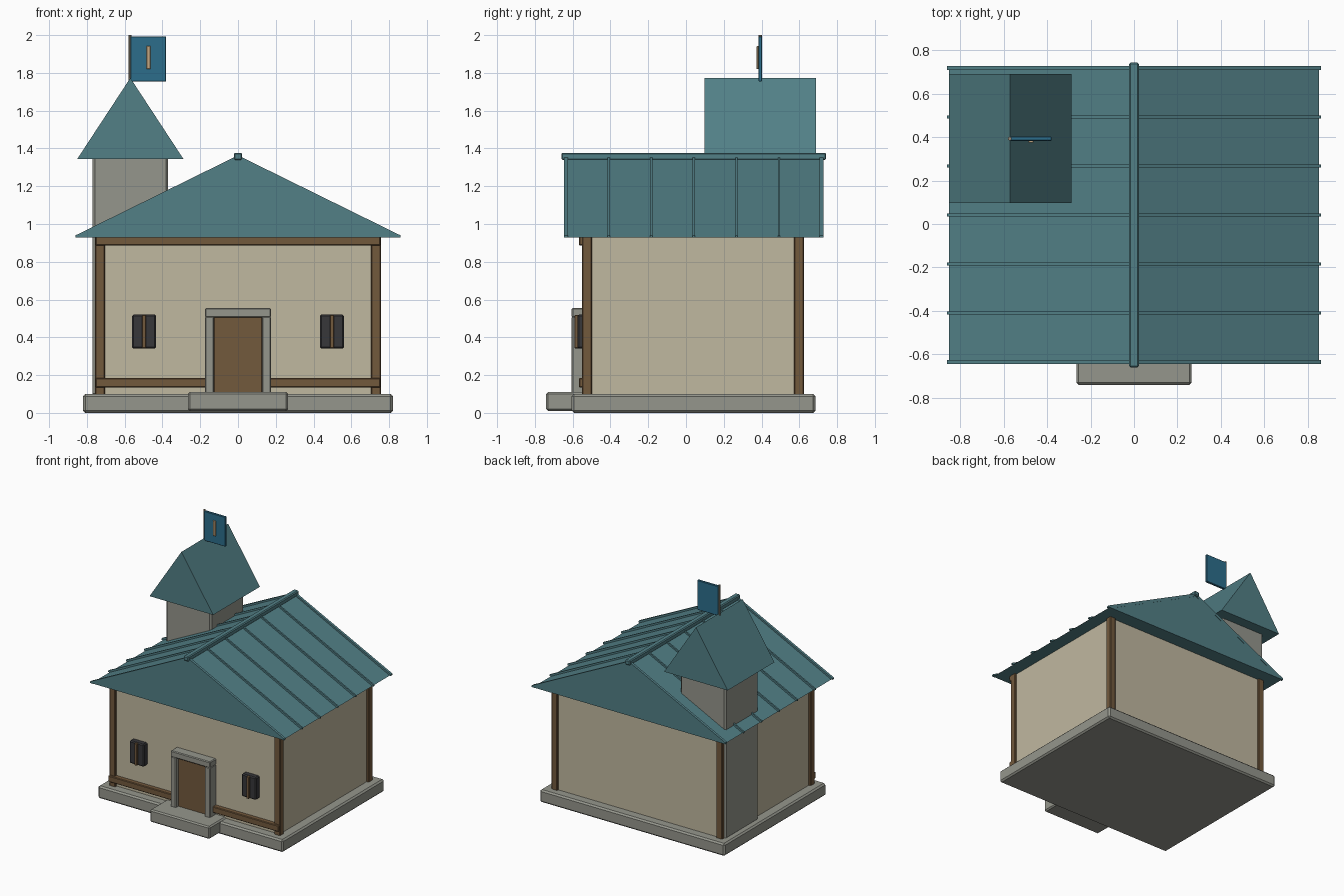
import bpy, bmesh, math
from mathutils import Matrix, Vector

cube = bpy.data.objects.get("Cube")
if cube:
    bpy.data.objects.remove(cube, do_unlink=True)


def material(name, r, g, b):
    m = bpy.data.materials.new(name)
    m.use_nodes = True
    m.diffuse_color = (r, g, b, 1)
    m.node_tree.nodes["Principled BSDF"].inputs["Base Color"].default_value = (r, g, b, 1)
    return m


PLASTER = material("cream plaster", 0.53, 0.48, 0.35)
TIMBER = material("brown timber", 0.17, 0.10, 0.046)
STONE = material("grey stone", 0.30, 0.305, 0.265)
ROOF = material("teal roofing", 0.085, 0.215, 0.24)
GLASS = material("dark glass", 0.038, 0.038, 0.042)
CLOTH = material("blue cloth", 0.025, 0.155, 0.26)
POLE = material("weathered pole", 0.30, 0.25, 0.18)
TAN = material("tan emblem", 0.56, 0.39, 0.22)


def finish(bm, name, mat):
    bmesh.ops.recalc_face_normals(bm, faces=bm.faces)
    mesh = bpy.data.meshes.new(name)
    bm.to_mesh(mesh)
    bm.free()
    mesh.materials.append(mat)
    obj = bpy.data.objects.new(name, mesh)
    bpy.context.collection.objects.link(obj)
    return obj


def box(name, mat, x, y, z, bevel=0.0):
    """Box from (min, max) ranges, with an optional chamfer."""
    bm = bmesh.new()
    bmesh.ops.create_cube(bm, size=1)
    for v in bm.verts:
        v.co = Vector([sum(r) / 2 + c * (r[1] - r[0]) for r, c in zip((x, y, z), v.co)])
    if bevel:
        bmesh.ops.bevel(bm, geom=bm.edges[:], offset=bevel, segments=1, affect="EDGES")
    return finish(bm, name, mat)


def extrude_y(name, mat, profile, y0, y1):
    """Extrude an x-z outline along y."""
    bm = bmesh.new()
    face = bm.faces.new([bm.verts.new((px, y0, pz)) for px, pz in profile])
    new = bmesh.ops.extrude_face_region(bm, geom=[face])["geom"]
    for v in new:
        if isinstance(v, bmesh.types.BMVert):
            v.co.y = y1
    return finish(bm, name, mat)


# Stone base and step
box("plinth", STONE, (-0.82, 0.82), (-0.605, 0.685), (0, 0.10), 0.012)
box("front_step", STONE, (-0.265, 0.265), (-0.74, -0.50), (0.01, 0.11), 0.01)

# Walls and corner posts
box("walls", PLASTER, (-0.74, 0.74), (-0.53, 0.61), (0.09, 0.94))
for side, s in (("left", 1), ("right", -1)):
    x = sorted((s * 0.705, s * 0.757))
    box(f"front_post_{side}", TIMBER, x, (-0.55, -0.497), (0.09, 0.94), 0.005)
    box(f"back_post_{side}", TIMBER, x, (0.573, 0.625), (0.09, 0.94), 0.005)

# Front beams
box("lower_beam", TIMBER, (-0.755, 0.755), (-0.567, -0.52), (0.135, 0.185), 0.005)
box("upper_beam", TIMBER, (-0.755, 0.755), (-0.567, -0.52), (0.886, 0.935), 0.005)

# Door and stone surround
box("door", TIMBER, (-0.13, 0.13), (-0.575, -0.52), (0.10, 0.51), 0.005)
for side, s in (("left", 1), ("right", -1)):
    box(f"door_jamb_{side}", STONE, sorted((s * 0.127, s * 0.175)),
        (-0.605, -0.52), (0.095, 0.51), 0.006)
box("door_lintel", STONE, (-0.175, 0.175), (-0.605, -0.52), (0.505, 0.555), 0.006)

# Windows with a centre bar
for side, s in (("left", 1), ("right", -1)):
    c = s * 0.497
    box(f"window_{side}", GLASS, (c - 0.064, c + 0.064), (-0.575, -0.52), (0.34, 0.52), 0.008)
    box(f"window_bar_{side}", TIMBER, (c - 0.011, c + 0.011), (-0.59, -0.56), (0.342, 0.518), 0.003)

# Main roof
HALF, EAVE, PEAK = 0.85, 0.928, 1.35
Y0, Y1 = -0.645, 0.73
extrude_y("main_roof", ROOF, [(-HALF, EAVE), (HALF, EAVE), (0, PEAK)], Y0 + 0.003, Y1 - 0.003)

# Raised seams following both slopes
slope = math.atan2(PEAK - EAVE, HALF)
rise = 0.012
seams = 7
for i in range(seams):
    y = -0.635 + i * 0.2255
    w = 0.01 if i in (0, seams - 1) else 0.006
    for side, s in (("left", 1), ("right", -1)):
        strip = [(s * (HALF + 0.01), EAVE), (s * (HALF + 0.01), EAVE + rise),
                 (0, PEAK + rise / math.cos(slope)), (0, PEAK - rise), (s * (HALF - 0.02), EAVE)]
        extrude_y(f"roof_seam_{side}_{i + 1}", ROOF, strip, y - w, y + w)
box("ridge_cap", ROOF, (-0.022, 0.022), (-0.66, 0.742), (1.338, 1.377), 0.007)

# Tower with its own gabled roof
TX, TY = -0.57, 0.393
box("tower", STONE, (TX - 0.2, TX + 0.2), (TY - 0.208, TY + 0.208), (0.09, 1.36), 0.012)
extrude_y("tower_roof", ROOF, [(TX - 0.282, 1.343), (TX + 0.282, 1.343), (TX, 1.773)],
          TY - 0.296, TY + 0.296)

# Flag on the tower ridge
bm = bmesh.new()
bmesh.ops.create_cone(bm, cap_ends=True, segments=8, radius1=0.009, radius2=0.009, depth=0.28,
                      matrix=Matrix.Translation((TX - 0.002, TY, 1.86)))
finish(bm, "flag_pole", POLE)
box("flag", CLOTH, (TX, -0.38), (TY - 0.01, TY + 0.01), (1.755, 1.992), 0.003)
box("flag_emblem", TAN, (-0.485, -0.463), (TY - 0.019, TY - 0.009), (1.82, 1.942), 0.002)
